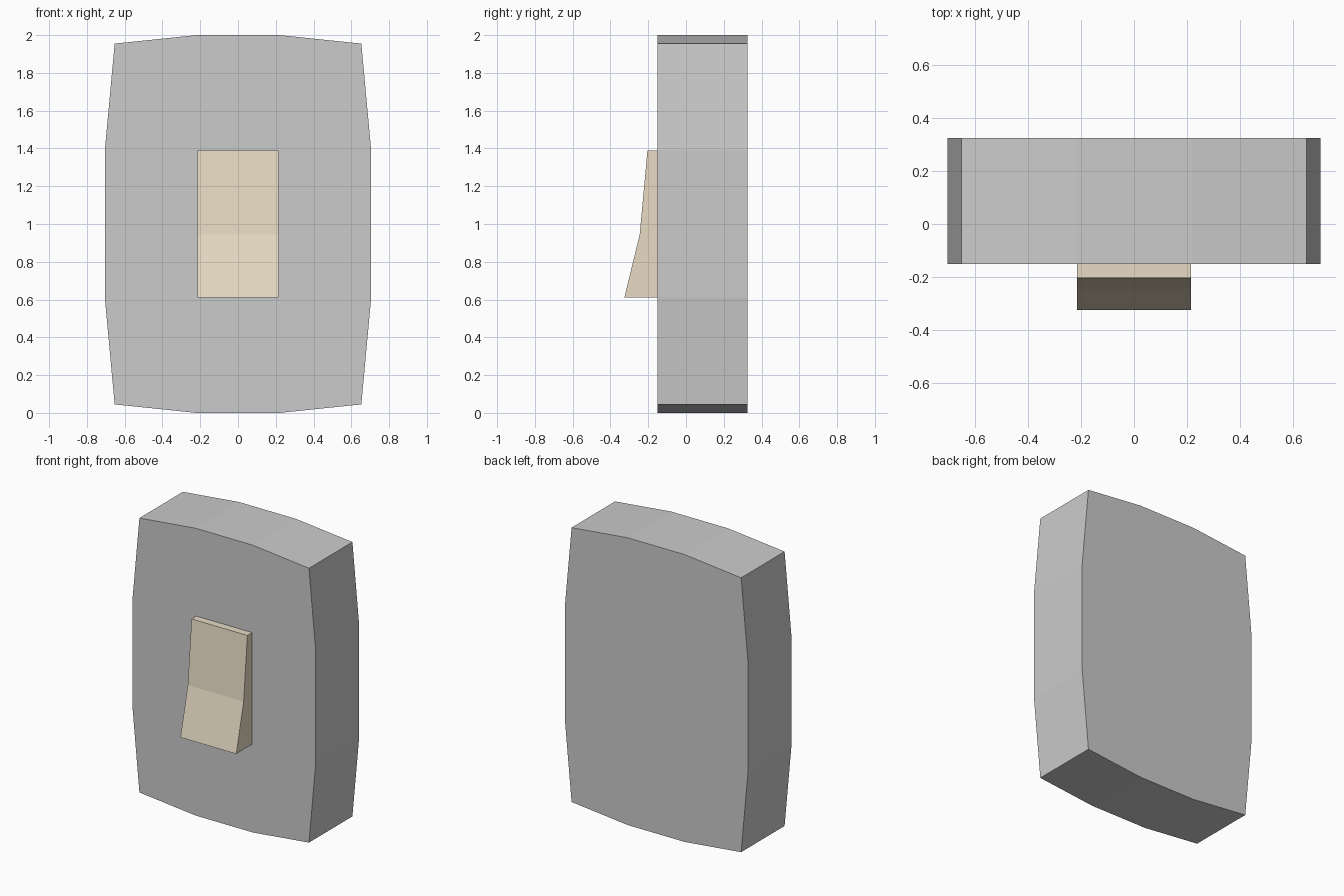
import bpy
import bmesh
from mathutils import Vector

if "Cube" in bpy.data.objects:
    bpy.data.objects.remove(bpy.data.objects["Cube"])


def extrude_profile(name, points, direction):
    """Make a closed solid by extruding a planar outline along a vector."""
    bm = bmesh.new()
    face = bm.faces.new([bm.verts.new(p) for p in points])
    result = bmesh.ops.extrude_face_region(bm, geom=[face], use_keep_orig=True)
    verts = [g for g in result["geom"] if isinstance(g, bmesh.types.BMVert)]
    bmesh.ops.translate(bm, verts=verts, vec=Vector(direction))
    bmesh.ops.recalc_face_normals(bm, faces=bm.faces)
    mesh = bpy.data.meshes.new(name)
    bm.to_mesh(mesh)
    bm.free()
    obj = bpy.data.objects.new(name, mesh)
    bpy.context.collection.objects.link(obj)
    return obj


# Wall plate: barrel-shaped outline mirrored from one quarter
FRONT, BACK = -0.152, 0.326
quarter = [(0.705, 0.39), (0.653, 0.955), (0.22, 1.0)]
half = quarter + [(-x, z) for x, z in reversed(quarter)]
outline = half + [(-x, -z) for x, z in half]
extrude_profile("wall_plate", [(x, FRONT, z + 1) for x, z in outline],
                (0, BACK - FRONT, 0))

# Rocker switch: bent wedge seated on the plate front
HALF_WIDTH = 0.215
side = [(FRONT, 0.612), (-0.326, 0.612), (-0.245, 0.945),
        (-0.204, 1.39), (FRONT, 1.39)]
rocker = extrude_profile("rocker_switch", [(-HALF_WIDTH, y, z) for y, z in side],
                         (2 * HALF_WIDTH, 0, 0))
beige = bpy.data.materials.new("beige")
beige.diffuse_color = (0.80, 0.71, 0.55, 1)
beige.use_nodes = True
beige.node_tree.nodes["Principled BSDF"].inputs["Base Color"].default_value = beige.diffuse_color
rocker.data.materials.append(beige)
